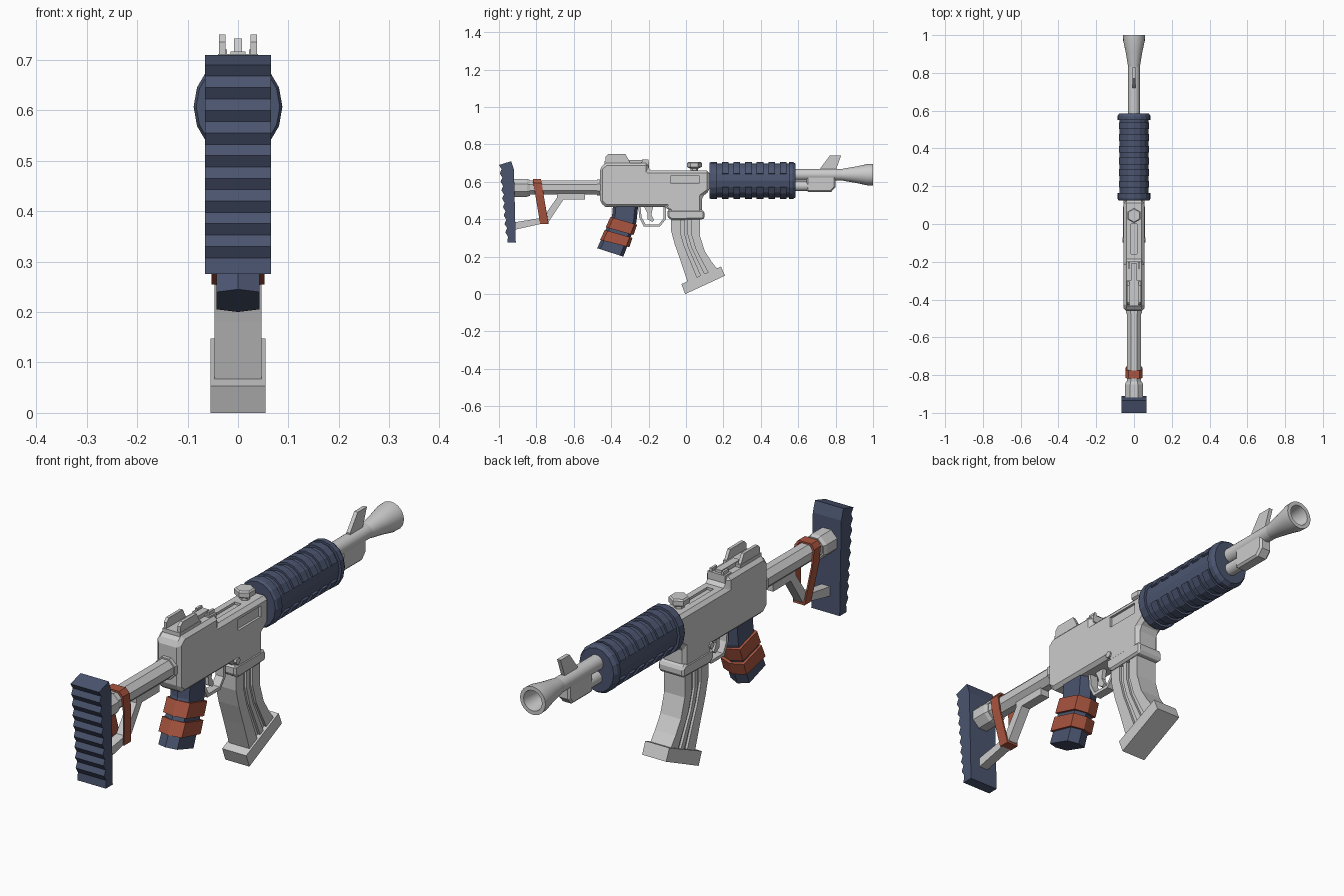
import bpy, bmesh
from math import sin, cos, pi, radians

if "Cube" in bpy.data.objects:
    bpy.data.objects.remove(bpy.data.objects["Cube"])

def mat(name, col):
    m = bpy.data.materials.new(name)
    m.diffuse_color = (*col, 1)
    m.use_nodes = True
    m.node_tree.nodes["Principled BSDF"].inputs["Base Color"].default_value = m.diffuse_color
    return m

BLUE = mat("dark_blue", (0.07, 0.09, 0.16))
RED = mat("rust_red", (0.40, 0.09, 0.05))

def loft(name, rings, m=None, caps=True, bevel=0, smooth=False, loop=False):
    """Skin a list of equal-length 3D rings."""
    bm = bmesh.new()
    vs = [[bm.verts.new(p) for p in r] for r in rings]
    n = len(vs[0])
    pairs = list(zip(vs, vs[1:])) + ([(vs[-1], vs[0])] if loop else [])
    for a, b in pairs:
        for i in range(n):
            j = (i + 1) % n
            bm.faces.new((a[i], a[j], b[j], b[i]))
    if caps and not loop:
        bm.faces.new(vs[0])
        bm.faces.new(vs[-1])
    bmesh.ops.recalc_face_normals(bm, faces=bm.faces)
    me = bpy.data.meshes.new(name)
    bm.to_mesh(me)
    bm.free()
    ob = bpy.data.objects.new(name, me)
    bpy.context.collection.objects.link(ob)
    if m:
        me.materials.append(m)
    if bevel:
        b = ob.modifiers.new("bevel", 'BEVEL')
        b.width, b.segments, b.limit_method, b.angle_limit = bevel, 1, 'ANGLE', radians(50)
    if smooth:
        bpy.ops.object.select_all(action='DESELECT')
        ob.select_set(True)
        bpy.context.view_layer.objects.active = ob
        bpy.ops.object.shade_smooth_by_angle(angle=radians(35))
    return ob

def prof(name, pts, x0, x1=None, **k):
    """Side profile (y, z) extruded across x."""
    if x1 is None:
        x0, x1 = -x0, x0
    return loft(name, [[(x, y, z) for y, z in pts] for x in (x0, x1)], **k)

def box(name, x0, x1, y0, y1, z0, z1, **k):
    return prof(name, [(y0, z0), (y1, z0), (y1, z1), (y0, z1)], x0, x1, **k)

def lathe(name, stations, cz, n, rx=1, rz=1, off=0, **k):
    """Rings (y, radius) around a lengthwise axis at height cz."""
    return loft(name, [[(r * rx * cos(2 * pi * (i + off) / n), y, cz + r * rz * sin(2 * pi * (i + off) / n))
                        for i in range(n)] for y, r in stations], **k)

def lerp(a, b, t):
    return a + (b - a) * t

# Butt pad with serrated back
teeth = []
N = 9
for i in range(N):
    for t, d in ((i / N, 0.0), ((i + 0.5) / N, 0.012)):
        teeth.append((lerp(-0.995, -0.957, t) + d - 0.005, lerp(0.69, 0.285, t)))
prof("butt_pad", [(-0.935, 0.71), (-0.92, 0.665), (-0.91, 0.275), (-0.955, 0.275)] + teeth[::-1], 0.065, m=BLUE)

# Stock tube, collars and strut
lathe("stock_tube", [(-0.92, 0.041), (-0.44, 0.041)], 0.57, 8, off=0.5)
lathe("stock_end_collar", [(-0.92, 0.052), (-0.85, 0.052), (-0.835, 0.046)], 0.568, 8, off=0.5)
lathe("stock_front_collar", [(-0.475, 0.047), (-0.44, 0.047)], 0.57, 8, off=0.5)
prof("stock_strut", [(-0.92, 0.343), (-0.775, 0.375), (-0.735, 0.385), (-0.655, 0.505), (-0.54, 0.505),
                     (-0.54, 0.54), (-0.69, 0.54), (-0.69, 0.515), (-0.765, 0.408), (-0.92, 0.383)], 0.02)

# Strap looped round tube and strut
loop = [(-0.03, 0.615), (0.03, 0.615), (0.045, 0.595), (0.045, 0.53), (0.026, 0.375), (-0.026, 0.375),
        (-0.045, 0.53), (-0.045, 0.595)]
def strap_ring(x, z):
    y = lerp(-0.758, -0.797, (z - 0.375) / 0.24)
    xi, zi = x * 0.84, 0.5 + (z - 0.5) * 0.93
    return [(x, y - 0.022, z), (x, y + 0.022, z), (xi, y + 0.022, zi), (xi, y - 0.022, zi)]
loft("stock_strap", [strap_ring(x, z) for x, z in loop], m=RED, loop=True)

# Receiver with port and top slot cut in
rec = prof("receiver", [(-0.46, 0.49), (-0.43, 0.465), (-0.10, 0.465), (-0.085, 0.43), (0.085, 0.43), (0.085, 0.52),
                        (0.125, 0.55), (0.125, 0.66), (-0.2, 0.66), (-0.2, 0.70), (-0.43, 0.70), (-0.46, 0.675)],
           0.055, bevel=0.014)
cutters = [box("port_cutter", 0.045, 0.08, -0.08, 0.07, 0.59, 0.635),
           box("slot_cutter", -0.015, 0.015, -0.16, 0.0, 0.65, 0.68)]
bpy.context.view_layer.objects.active = rec
for c in cutters:
    b = rec.modifiers.new("cut", 'BOOLEAN')
    b.object, b.solver = c, 'EXACT'
for mod in list(rec.modifiers):
    bpy.ops.object.modifier_apply(modifier=mod.name)
for c in cutters:
    bpy.data.objects.remove(c)
prof("magazine_well", [(-0.10, 0.41), (-0.075, 0.395), (0.09, 0.40), (0.10, 0.405), (0.10, 0.44), (0.085, 0.45),
                       (-0.10, 0.45)], 0.058, bevel=0.008)
loft("receiver_pin", [[(x, -0.085 + 0.014 * cos(pi * i / 4), 0.468 + 0.014 * sin(pi * i / 4)) for i in range(8)]
                      for x in (-0.061, 0.061)])

# Rear sight: guards, base, leaf
box("rear_sight_base", -0.04, 0.04, -0.435, -0.30, 0.69, 0.712)
for s, side in ((-1, "left"), (1, "right")):
    prof("rear_sight_guard_" + side, [(-0.43, 0.70), (-0.43, 0.735), (-0.415, 0.75), (-0.325, 0.75), (-0.305, 0.715),
                                      (-0.305, 0.70)], s * 0.025, s * 0.038)
    box("rear_sight_ear_" + side, s * 0.022, s * 0.032, -0.235, -0.2, 0.69, 0.72)
box("rear_sight_leaf", -0.015, 0.015, -0.33, -0.21, 0.69, 0.717)
box("rear_sight_bridge", -0.04, 0.04, -0.24, -0.198, 0.675, 0.706)

# Hexagonal knob on top
def knob_ring(r, z):
    return [(r * sin(pi * i / 3), 0.045 + r * cos(pi * i / 3), z) for i in range(6)]
loft("top_knob", [knob_ring(r, z) for r, z in ((0.02, 0.65), (0.02, 0.67), (0.04, 0.68), (0.04, 0.70), (0.034, 0.706))])

# Trigger and guard
outer = [(-0.255, 0.47), (-0.25, 0.41), (-0.225, 0.36), (-0.14, 0.36), (-0.108, 0.40), (-0.108, 0.47)]
inner = [(-0.12, 0.47), (-0.12, 0.405), (-0.145, 0.373), (-0.217, 0.373), (-0.238, 0.413), (-0.243, 0.47)]
prof("trigger_guard", outer + inner, 0.018)
prof("trigger", [(-0.225, 0.47), (-0.205, 0.43), (-0.205, 0.40), (-0.18, 0.385), (-0.17, 0.395), (-0.185, 0.425),
                 (-0.175, 0.47)], 0.009)

# Pistol grip with wraps
def grip_ring(b, f, w, grow=0):
    ts = ((-grow, 0), (0.12 - grow, w), (0.88 + grow, w), (1 + grow, 0), (0.88 + grow, -w), (0.12 - grow, -w))
    return [(x, lerp(b[0], f[0], t), lerp(b[1], f[1], t)) for t, x in ts]
loft("grip", [grip_ring((-0.39, 0.48), (-0.255, 0.48), 0.043), grip_ring((-0.395, 0.42), (-0.265, 0.385), 0.043),
              grip_ring((-0.475, 0.245), (-0.335, 0.20), 0.043)], m=BLUE)
for i, (b0, f0, b1, f1) in enumerate((((-0.395, 0.41), (-0.27, 0.373), (-0.42, 0.355), (-0.29, 0.318)),
                                      ((-0.425, 0.34), (-0.295, 0.303), (-0.45, 0.287), (-0.313, 0.253)))):
    loft(f"grip_wrap_{i + 1}", [grip_ring(b0, f0, 0.053, 0.07), grip_ring(b1, f1, 0.053, 0.07)], m=RED)

# Curved magazine: core, side ribs, base plate
back = [(-0.08, 0.42), (-0.08, 0.34), (-0.06, 0.265), (-0.03, 0.18), (0.01, 0.06)]
front = [(0.075, 0.42), (0.075, 0.31), (0.10, 0.23), (0.135, 0.175), (0.17, 0.13)]
def mag_part(name, t0, t1, w):
    rings = []
    for b, f in zip(back, front):
        p, q = [(lerp(b[0], f[0], t), lerp(b[1], f[1], t)) for t in (t0, t1)]
        rings.append([(-w, *p), (w, *p), (w, *q), (-w, *q)])
    loft(name, rings)
mag_part("magazine_core", 0.01, 0.99, 0.037)
for i, (t0, t1) in enumerate(((0, 0.32), (0.44, 0.58), (0.70, 1))):
    mag_part(f"magazine_rib_{i + 1}", t0, t1, 0.047)
prof("magazine_base", [(-0.025, 0.053), (0.187, 0.147), (0.208, 0.098), (-0.004, 0.0)], 0.055)

# Handguard: core, end rings, half-wrapped ribs
HZ = 0.607
lathe("handguard_core", [(0.13, 1), (0.58, 1)], HZ, 16, 0.077, 0.09, m=BLUE)
lathe("handguard_rear_ring", [(0.125, 0.94), (0.135, 1), (0.165, 1), (0.165, 0.8)], HZ, 16, 0.088, 0.1, m=BLUE)
lathe("handguard_front_ring", [(0.55, 0.8), (0.55, 1), (0.57, 1), (0.585, 0.9)], HZ, 16, 0.088, 0.1, m=BLUE)
for i in range(6):
    y = 0.192 + i * 0.062
    for s, side in ((1, "upper"), (-1, "lower")):
        an = [radians(22.5 * k) for k in range(1, 8)]
        arc = [(0.085 * cos(a), s * 0.099 * sin(a)) for a in an] + [(0.07 * cos(a), s * 0.082 * sin(a)) for a in an[::-1]]
        loft(f"handguard_rib_{side}_{i + 1}", [[(x, yy, HZ + z) for x, z in arc] for yy in (y, y + 0.036)], m=BLUE)

# Barrel, flared hollow muzzle, gas tube and block, front sight
BZ = 0.638
lathe("barrel", [(0.57, 0.031), (0.86, 0.031)], BZ, 24, smooth=True)
lathe("muzzle", [(0.835, 0.031), (0.85, 0.034), (0.91, 0.044), (0.97, 0.057), (1.0, 0.058), (1.0, 0.042), (0.88, 0.028)],
      BZ, 24, smooth=True)
lathe("gas_tube", [(0.57, 0.027), (0.66, 0.027)], 0.577, 12, smooth=True)
prof("gas_block", [(0.645, 0.545), (0.775, 0.545), (0.80, 0.572), (0.80, 0.635), (0.645, 0.635)], 0.027, bevel=0.008)
prof("front_sight", [(0.72, 0.66), (0.72, 0.675), (0.77, 0.742), (0.83, 0.742), (0.80, 0.66)], 0.008)
